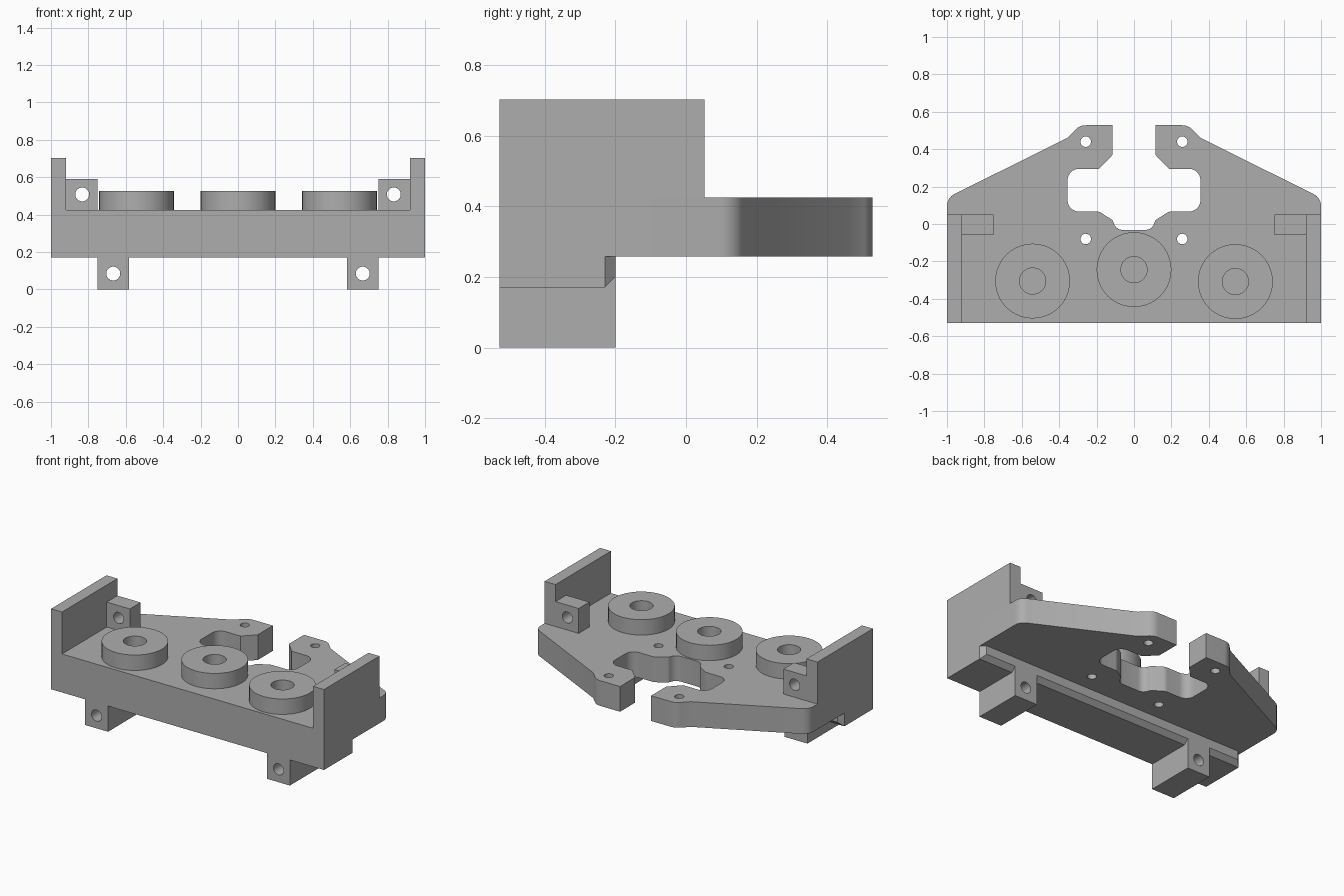
import bpy, bmesh, math
from mathutils import Vector, Matrix

if "Cube" in bpy.data.objects:
    bpy.data.objects.remove(bpy.data.objects["Cube"], do_unlink=True)

# Shared heights and limits
FRONT, BACK = -0.528, 0.528
BASE, UNDER, TOP = 0.17, 0.258, 0.425
WALL_TOP, WALL_BACK, WALL_IN = 0.703, 0.052, 0.92

grey = bpy.data.materials.new("plain grey")
grey.use_nodes = True
grey.diffuse_color = (0.42, 0.42, 0.42, 1)
grey.node_tree.nodes["Principled BSDF"].inputs["Base Color"].default_value = grey.diffuse_color


def make(name, bm):
    bmesh.ops.recalc_face_normals(bm, faces=bm.faces)
    mesh = bpy.data.meshes.new(name)
    bm.to_mesh(mesh)
    bm.free()
    mesh.materials.append(grey)
    obj = bpy.data.objects.new(name, mesh)
    bpy.context.collection.objects.link(obj)
    return obj


def prism(name, points, offset):
    """Extrude a flat outline along an offset."""
    bm = bmesh.new()
    face = bm.faces.new([bm.verts.new(p) for p in points])
    moved = bmesh.ops.extrude_face_region(bm, geom=[face], use_keep_orig=True)["geom"]
    verts = [v for v in moved if isinstance(v, bmesh.types.BMVert)]
    bmesh.ops.translate(bm, verts=verts, vec=offset)
    return make(name, bm)


def box(name, low, high):
    bm = bmesh.new()
    low, high = Vector(low), Vector(high)
    bmesh.ops.create_cube(bm, size=1, matrix=Matrix.Translation((low + high) / 2)
                          @ Matrix.Diagonal((*(high - low), 1)))
    return make(name, bm)


def add_cylinder(bm, centre, radius, length, along_y=False):
    turn = Matrix.Rotation(math.pi / 2, 4, "X") if along_y else Matrix()
    bmesh.ops.create_cone(bm, cap_ends=True, segments=40, radius1=radius, radius2=radius,
                          depth=length, matrix=Matrix.Translation(centre) @ turn)


def activate(obj):
    bpy.ops.object.select_all(action="DESELECT")
    obj.select_set(True)
    bpy.context.view_layer.objects.active = obj


def drill(obj, holes):
    """Cut round holes given as (centre, radius, length, along_y)."""
    bm = bmesh.new()
    for hole in holes:
        add_cylinder(bm, *hole)
    cutter = make("hole_cutter", bm)
    cutter.hide_render = True
    mod = obj.modifiers.new("holes", "BOOLEAN")
    mod.operation, mod.solver, mod.object = "DIFFERENCE", "EXACT", cutter
    activate(obj)
    bpy.ops.object.modifier_apply(modifier=mod.name)
    bpy.data.objects.remove(cutter, do_unlink=True)


def rounded(corners, steps=8):
    """Replace each (x, y, radius) corner by an arc."""
    result = []
    for i, (x, y, r) in enumerate(corners):
        p = Vector((x, y))
        if r == 0:
            result.append(p)
            continue
        a = (Vector(corners[i - 1][:2]) - p).normalized()
        b = (Vector(corners[(i + 1) % len(corners)][:2]) - p).normalized()
        half = a.angle(b) / 2
        centre = p + (a + b).normalized() * r / math.sin(half)
        start = p + a * r / math.tan(half) - centre
        end = p + b * r / math.tan(half) - centre
        sweep = start.angle_signed(end)
        for k in range(steps + 1):
            t = -sweep * k / steps
            c, s = math.cos(t), math.sin(t)
            result.append(centre + Vector((c * start.x - s * start.y, s * start.x + c * start.y)))
    return result


# Main plate: half outline, mirrored, with the open slot at the back
half = [(1, FRONT, 0), (1, 0.14, 0.07), (0.358, 0.46, 0), (0.29, BACK, 0.08),
        (0.114, BACK, 0), (0.114, 0.37, 0), (0.187, 0.295, 0), (0.355, 0.295, 0.06),
        (0.355, 0.067, 0.06), (0.187, 0.067, 0.05), (0.114, 0.02, 0.02), (0.095, -0.032, 0.05)]
outline = rounded(half + [(-x, y, r) for x, y, r in reversed(half)])
plate = prism("main_plate", [(p.x, p.y, UNDER) for p in outline], (0, 0, TOP - UNDER))

# Screw holes go through; the boss bores stop inside the plate
bosses = {"right": (-0.542, -0.305), "middle": (0, -0.244), "left": (0.542, -0.308)}
holes = [((s * 0.258, y, TOP), 0.028, 1, False) for s in (-1, 1) for y in (-0.08, 0.44)]
holes += [((x, y, TOP), 0.07, 0.2, False) for x, y in bosses.values()]
drill(plate, holes)
parts = [plate]

# Round bosses
for side, (x, y) in bosses.items():
    bm = bmesh.new()
    add_cylinder(bm, (x, y, TOP + 0.051), 0.2, 0.102)
    boss = make(side + "_boss", bm)
    drill(boss, [((x, y, TOP), 0.07, 0.5, False)])
    parts.append(boss)

# Lower front rail with its back edges bevelled
bm = bmesh.new()
rings = []
for y, w, z in ((FRONT, 1, BASE), (-0.23, 1, BASE), (-0.2, 0.97, 0.2)):
    rings.append([bm.verts.new(p) for p in ((-w, y, z), (w, y, z), (w, y, UNDER), (-w, y, UNDER))])
for a, b in zip(rings, rings[1:]):
    for i in range(4):
        j = (i + 1) % 4
        bm.faces.new((a[i], a[j], b[j], b[i]))
bm.faces.new(rings[0])
bm.faces.new(rings[-1])
parts.append(make("front_rail", bm))

# Side walls, drilled tabs and drilled feet on both sides
for side, s in (("left", 1), ("right", -1)):
    def span(a, b):
        return sorted((s * a, s * b))
    x0, x1 = span(WALL_IN, 1)
    parts.append(box(side + "_wall", (x0, FRONT, TOP), (x1, WALL_BACK, WALL_TOP)))

    x0, x1 = span(0.75, WALL_IN)
    tab = box(side + "_tab", (x0, -0.06, TOP), (x1, WALL_BACK, 0.59))
    drill(tab, [((s * 0.833, 0, 0.508), 0.037, 1, True)])

    x0, x1 = span(0.583, 0.75)
    profile = ((FRONT, 0), (-0.2, 0), (-0.2, 0.2), (-0.23, BASE), (FRONT, BASE))
    foot = prism(side + "_foot", [(x0, y, z) for y, z in profile], (x1 - x0, 0, 0))
    drill(foot, [((s * 0.667, -0.35, 0.085), 0.037, 1, True)])
    parts += [tab, foot]

# Smooth the round walls and keep the edges sharp
for part in parts:
    activate(part)
    bpy.ops.object.shade_smooth_by_angle(angle=math.radians(25))
